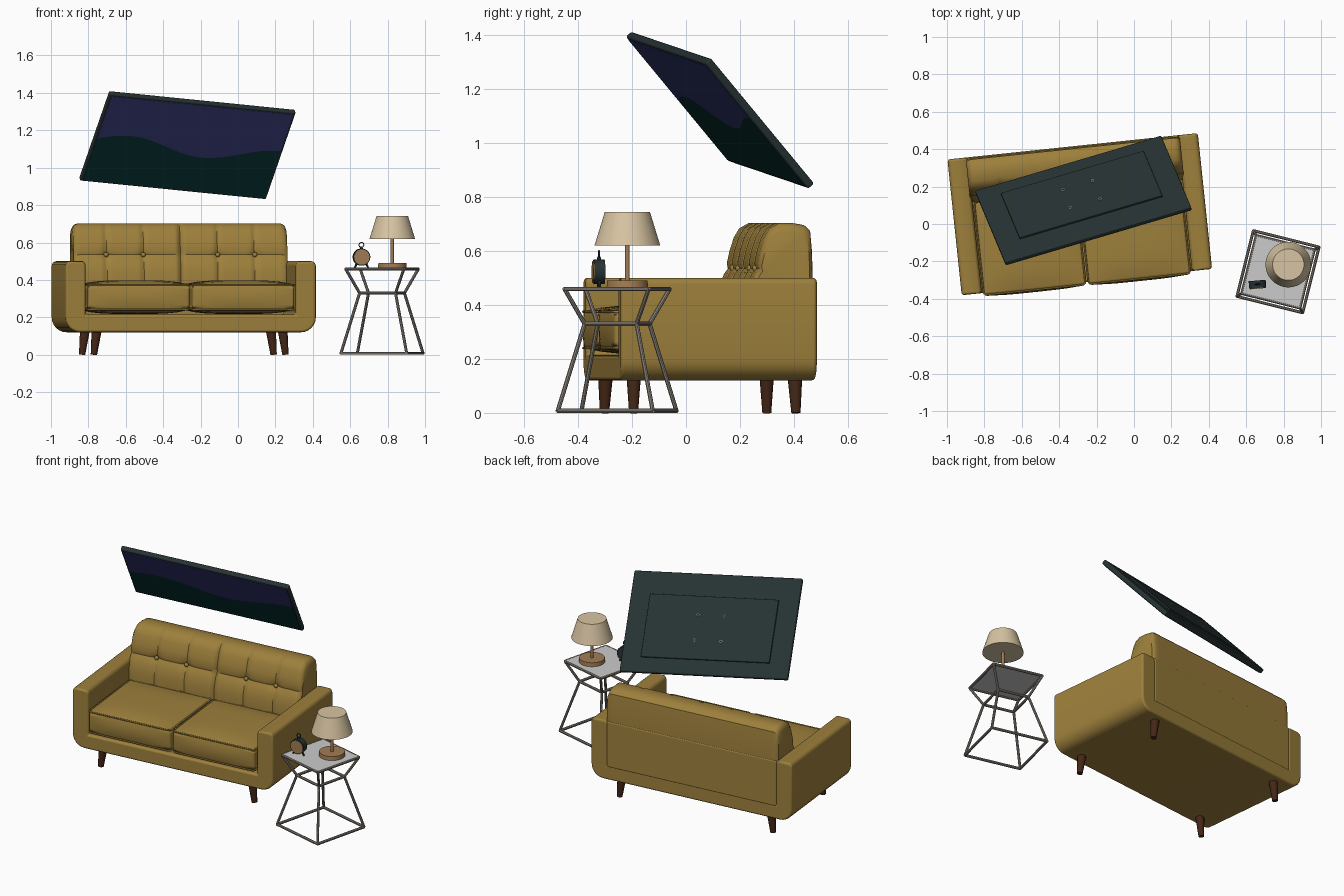
import bpy, bmesh, math
from mathutils import Matrix, Vector

if "Cube" in bpy.data.objects:
    bpy.data.objects.remove(bpy.data.objects["Cube"], do_unlink=True)


def material(name, r, g, b):
    m = bpy.data.materials.new(name)
    m.use_nodes = True
    m.diffuse_color = (r, g, b, 1)
    m.node_tree.nodes["Principled BSDF"].inputs["Base Color"].default_value = (r, g, b, 1)
    return m


FABRIC = material("mustard fabric", .34, .215, .045)
WALNUT = material("dark walnut", .06, .02, .008)
METAL = material("brushed metal", .27, .24, .205)
TOP = material("pale grey top", .6, .6, .6)
LINEN = material("linen shade", .68, .55, .36)
OAK = material("warm oak", .36, .20, .09)
BLACK = material("charcoal plastic", .02, .032, .033)
SKY = material("dusk blue", .045, .052, .22)
HILL = material("deep teal", .003, .04, .04)
STEEL = material("white steel", .75, .75, .75)


def frame(x, y, z, degrees):
    return Matrix.Translation((x, y, z)) @ Matrix.Rotation(math.radians(degrees), 4, 'Z')


SOFA = frame(-.29, .0525, 0, 6)
TABLE = frame(.77, -.255, 0, -14)
CLOCK = frame(.66, -.322, .465, 5)
LAMP = frame(.825, -.217, .465, 0)

# Tilted screen frame: x along the width, y up the panel, z out of the picture
across = Vector((.995, .295, -.1)).normalized()
facing = across.cross(Vector((.155, -.385, .465))).normalized()
SCREEN = Matrix((across, facing.cross(across), facing)).transposed().to_4x4()
SCREEN.translation = (-.27, .125, 1.12)


def finish(name, bm, mat, place, bevel=0, segments=3):
    bmesh.ops.recalc_face_normals(bm, faces=bm.faces)
    me = bpy.data.meshes.new(name)
    bm.to_mesh(me)
    bm.free()
    me.materials.append(mat)
    me.shade_smooth()
    ob = bpy.data.objects.new(name, me)
    bpy.context.collection.objects.link(ob)
    ob.matrix_world = place
    if bevel:
        mod = ob.modifiers.new("soft edges", 'BEVEL')
        mod.width, mod.segments, mod.harden_normals = bevel, segments, True
        mod.limit_method, mod.angle_limit = 'ANGLE', math.radians(40)
    else:
        me.set_sharp_from_angle(angle=math.radians(40))
    return ob


def loft(name, rings, mat, place, bevel=0):
    bm = bmesh.new()
    rows = [[bm.verts.new(p) for p in ring] for ring in rings]
    n = len(rows[0])
    for a, b in zip(rows, rows[1:]):
        for i in range(n):
            bm.faces.new((a[i], a[(i + 1) % n], b[(i + 1) % n], b[i]))
    bm.faces.new(rows[0])
    bm.faces.new(rows[-1])
    return finish(name, bm, mat, place, bevel)


def box(name, lo, hi, mat, place, bevel=0):
    ring = lambda z: [(lo[0], lo[1], z), (hi[0], lo[1], z), (hi[0], hi[1], z), (lo[0], hi[1], z)]
    return loft(name, [ring(lo[2]), ring(hi[2])], mat, place, bevel)


def rod(name, p, q, r1, r2, sides, mat, place):
    p, q = Vector(p), Vector(q)
    turn = (q - p).to_track_quat('Z', 'Y')
    circle = [Vector((math.cos(a), math.sin(a), 0)) for a in
              (2 * math.pi * (i + .5) / sides for i in range(sides))]
    return loft(name, [[p + turn @ (c * r1) for c in circle],
                       [q + turn @ (c * r2) for c in circle]], mat, place)


def tube(name, points, radius, mat, place):
    cu = bpy.data.curves.new(name, 'CURVE')
    cu.dimensions, cu.bevel_depth, cu.bevel_resolution = '3D', radius, 1
    sp = cu.splines.new('POLY')
    sp.points.add(len(points) - 1)
    for v, p in zip(sp.points, points):
        v.co = (*p, 1)
    sp.use_cyclic_u = True
    cu.materials.append(mat)
    ob = bpy.data.objects.new(name, cu)
    bpy.context.collection.objects.link(ob)
    ob.matrix_world = place


def arc(cx, cy, r, start, end, steps=6):
    angles = [math.radians(start + (end - start) * i / steps) for i in range(steps + 1)]
    return [(cx + r * math.cos(a), cy + r * math.sin(a)) for a in angles]


# Sofa shell: arms and base as one rounded U, closed by a back panel
half = arc(.593, .2, .08, -90, 0) + arc(.648, .475, .025, 0, 90, 4) + [(.58, .5), (.565, .488), (.565, .215)]
shell = half + [(-x, z) for x, z in reversed(half)]
loft("sofa_shell", [[(x, y, z) for x, z in shell] for y in (-.365, .365)], FABRIC, SOFA, .014)
box("sofa_back_panel", (-.57, .25, .2), (.57, .365, .5), FABRIC, SOFA, .012)
for s, side in ((-1, "right"), (1, "left")):
    for f, end in ((-1, "front"), (1, "rear")):
        rod(f"{end}_{side}_leg", (s * .515, f * .302, 0), (s * .5, f * .3, .13), .017, .027, 12, WALNUT, SOFA)

# Tufted backrest: side profile swept across, pinched at seams and buttons
profile = [(.12, .36), (.12, .44), (.135, .49), (.145, .515), (.152, .535), (.155, .555), (.166, .6),
           (.182, .65), (.202, .683), (.235, .702), (.29, .702), (.33, .695), (.352, .675), (.359, .6),
           (.362, .5), (.362, .36)]
buttons = (-.4, -.2, .2, .4)
rings = []
for i in range(117):
    u = -.575 + 1.15 * i / 116
    t = max(0, (abs(u) - .535) / .04)
    scale = 1 - .13 * (1 - math.sqrt(max(0, 1 - t * t)))
    seam = max(math.exp(-((u - c) / .012) ** 2) * (.018 if c == 0 else .010) for c in (*buttons, 0))
    knot = max(math.exp(-((u - c) / .03) ** 2) for c in buttons)
    ring = []
    for k, (v, z) in enumerate(profile):
        if k < 10:
            v += seam + math.exp(-((z - .535) / .014) ** 2) * (.008 + .010 * knot)
        ring.append((u, .25 + (v - .25) * scale, .45 + (z - .45) * scale))
    rings.append(ring)
loft("backrest", rings, FABRIC, SOFA)
for n, u in enumerate(buttons):
    bm = bmesh.new()
    bmesh.ops.create_uvsphere(bm, u_segments=12, v_segments=8, radius=.013)
    finish(f"backrest_button_{n + 1}", bm, FABRIC, SOFA @ Matrix.Translation((u, .165, .535)))

# Two domed seat cushions with piping
for s, side in ((-1, "right"), (1, "left")):
    bm = bmesh.new()
    bmesh.ops.create_cube(bm, size=2)
    bmesh.ops.subdivide_edges(bm, edges=bm.edges, cuts=9, use_grid_fill=True)
    for v in bm.verts:
        x, y, z = v.co
        dome = (1 - x ** 4) * (1 - y ** 4)
        v.co = (s * .2815 + x * .274, -.127 + y * .25 - .012 * (y < -.99) * (1 - x ** 4) * (1 - z * z),
                .308 + z * (.07 + .02 * dome))
    finish(f"{side}_seat_cushion", bm, FABRIC, SOFA, .018)
    for z, edge in ((.24, "lower"), (.374, "upper")):
        corners = []
        for cx, cy, a in ((.254, .103, 0), (-.254, .103, 90), (-.254, -.358, 180), (.254, -.358, 270)):
            corners += [(s * .2815 + x, y, z) for x, y in arc(cx, cy, .02, a, a + 90, 3)]
        tube(f"{side}_cushion_{edge}_piping", corners, .005, FABRIC, SOFA)

# Side table: three square hoops joined by slanted struts
levels = [(.181, .008), (.099, .33), (.16, .458)]
square = [(-1, -1), (1, -1), (1, 1), (-1, 1)]
hoops = [[Vector((x * h, y * h, z)) for x, y in square] for h, z in levels]
for n, hoop in enumerate(hoops):
    for i in range(4):
        rod(f"table_hoop_{n + 1}_bar_{i + 1}", hoop[i], hoop[(i + 1) % 4], .0085, .0085, 8, METAL, TABLE)
        if n:
            rod(f"table_strut_{n}_{i + 1}", hoops[n - 1][i], hoop[i], .008, .008, 8, METAL, TABLE)
box("table_top", (-.158, -.158, .456), (.158, .158, .465), TOP, TABLE)

# Lamp
rod("lamp_base", (0, 0, 0), (0, 0, .025), .077, .075, 32, OAK, LAMP)
rod("lamp_stem", (0, 0, .02), (0, 0, .17), .009, .009, 12, OAK, LAMP)
rod("lamp_shade", (0, 0, .155), (0, 0, .278), .122, .084, 40, LINEN, LAMP)

# Alarm clock
rod("clock_body", (0, -.02, .057), (0, .02, .057), .046, .046, 28, BLACK, CLOCK)
rod("clock_face", (0, -.024, .057), (0, -.018, .057), .041, .041, 28, OAK, CLOCK)
for s, side in ((-1, "right"), (1, "left")):
    rod(f"clock_{side}_foot", (s * .036, 0, 0), (s * .024, 0, .025), .005, .007, 8, BLACK, CLOCK)
rod("clock_neck", (0, 0, .1), (0, 0, .113), .008, .006, 10, BLACK, CLOCK)
tube("clock_handle", [(x, 0, z) for x, z in arc(0, .122, .013, 0, 337.5, 15)], .003, BLACK, CLOCK)

# Tilted picture screen with a wavy horizon
W, H = .508, .298
box("screen_case", (-.5215, -.3115, -.016), (.5215, .3115, .014), BLACK, SCREEN, .008)
wave = []
for i in range(41):
    s = -.5 + i / 40
    wave.append((s * 2 * W, .623 * (-.02 + .08 * math.cos(2 * math.pi * (s + .32) / .82))))
for name, edge, mat in (("picture_sky", H, SKY), ("picture_hill", -H, HILL)):
    outline = wave + [(W, edge), (-W, edge)]
    loft(name, [[(x, y, z) for x, y in outline] for z in (.012, .016)], mat, SCREEN)

# Raised rear plate and mounting holes
box("screen_rear_plate", (-.40, -.22, -.026), (.40, .17, -.014), BLACK, SCREEN, .003)
for n, (x, y) in enumerate(square):
    ring = [(px, py, -.026) for px, py in arc(x * .083, -.025 + y * .078, .008, 0, 330, 11)]
    tube(f"mounting_ring_{n + 1}", ring, .002, STEEL, SCREEN)
